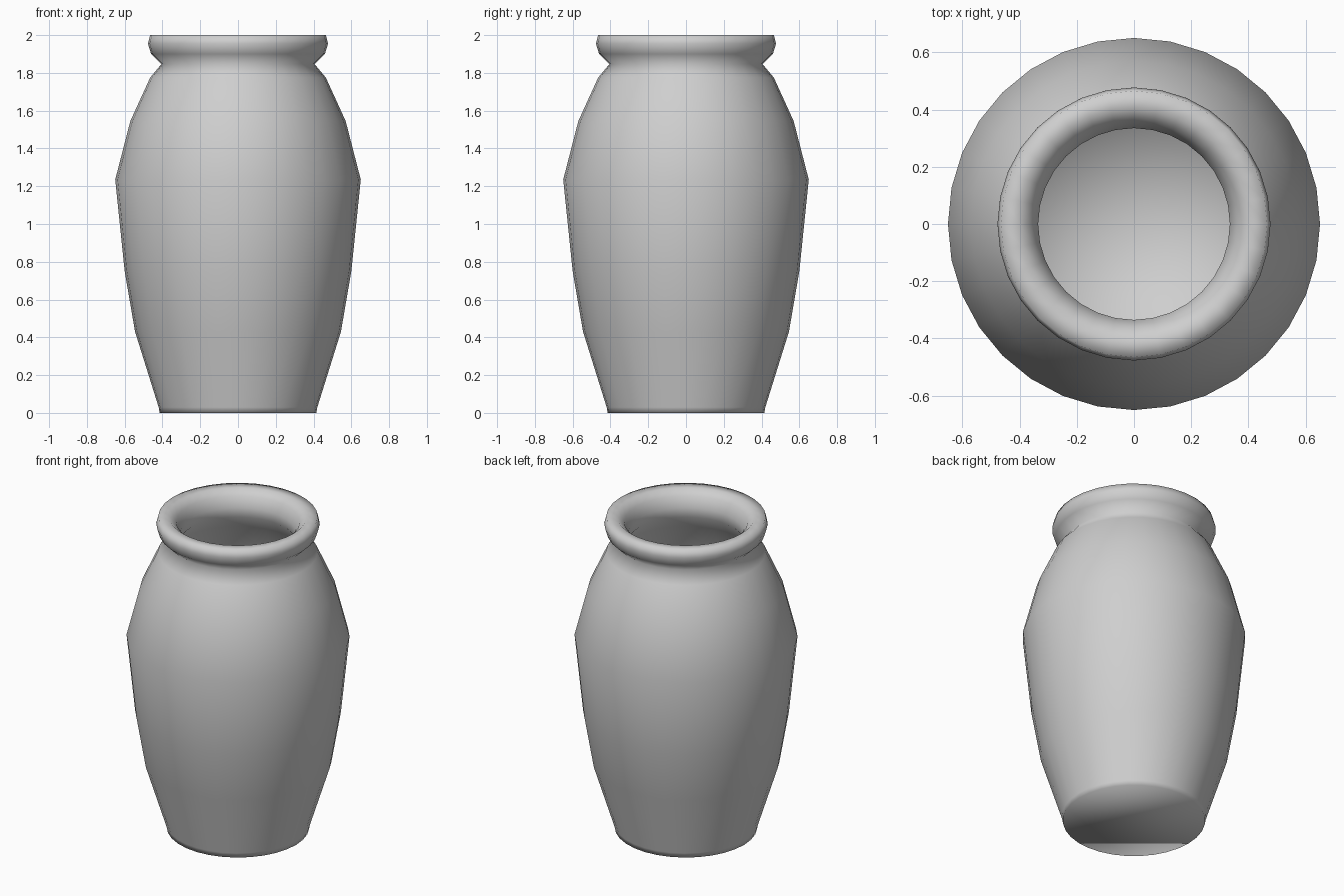
import bpy
import bmesh
from math import cos, sin, tau

cube = bpy.data.objects.get("Cube")
if cube:
    bpy.data.objects.remove(cube, do_unlink=True)

SIDES = 32

# Plain grey clay
clay = bpy.data.materials.new("grey_clay")
clay.use_nodes = True
color = (0.62, 0.62, 0.62, 1)
clay.diffuse_color = color
clay.node_tree.nodes["Principled BSDF"].inputs["Base Color"].default_value = color

# Profiles as (radius, height): outside upwards, rolled rim, inside downwards
outside = [(0.415, 0), (0.42, 0.03), (0.545, 0.43), (0.6, 0.75), (0.65, 1.235),
           (0.57, 1.545), (0.465, 1.775), (0.405, 1.847)]
rim = [(0.46, 1.9), (0.477, 1.955), (0.465, 2), (0.4, 2), (0.36, 1.965), (0.335, 1.9)]
inside = [(0.335, 1.84), (0.4, 1.75), (0.51, 1.52), (0.59, 1.23),
          (0.54, 0.75), (0.485, 0.44), (0.37, 0.1)]


def lathe(name, profile, material):
    """Turn a profile around z, with a flat base and a fanned inner floor."""
    bm = bmesh.new()
    rings = [[bm.verts.new((r * cos(tau * i / SIDES), r * sin(tau * i / SIDES), z))
              for i in range(SIDES)] for r, z in profile]
    for low, high in zip(rings, rings[1:]):
        for i in range(SIDES):
            j = (i + 1) % SIDES
            bm.faces.new((low[i], low[j], high[j], high[i]))
    # Underside
    bm.faces.new(rings[0][::-1])
    # Inner floor
    centre = bm.verts.new((0, 0, profile[-1][1]))
    for i in range(SIDES):
        bm.faces.new((rings[-1][i], rings[-1][(i + 1) % SIDES], centre))
    bmesh.ops.recalc_face_normals(bm, faces=bm.faces)
    for face in bm.faces:
        face.smooth = True
    mesh = bpy.data.meshes.new(name)
    bm.to_mesh(mesh)
    bm.free()
    mesh.materials.append(material)
    obj = bpy.data.objects.new(name, mesh)
    bpy.context.collection.objects.link(obj)
    return obj


lathe("vase", outside + rim + inside, clay)
